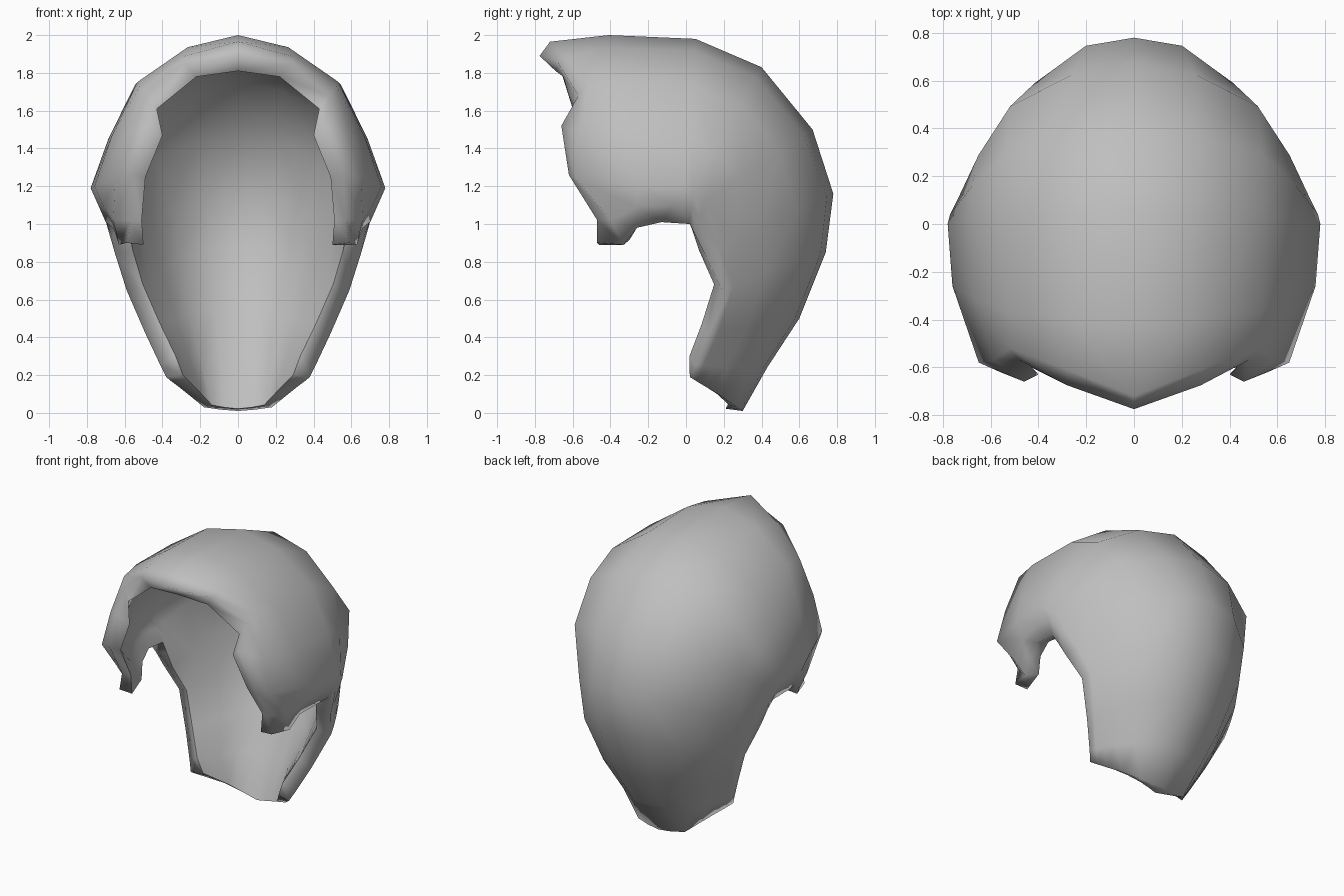
import bpy, bmesh
from mathutils import Vector

if "Cube" in bpy.data.objects:
    bpy.data.objects.remove(bpy.data.objects["Cube"])

# Front edge and the row just behind it: midline to lower tab
front_rows = [
    [(0, -.775, 1.89), (.28, -.675, 1.85), (.48, -.57, 1.68), (.46, -.66, 1.52),
     (.56, -.62, 1.26), (.57, -.47, 1.02), (.59, -.47, .90)],
    [(0, -.72, 1.965), (.28, -.61, 1.89), (.52, -.52, 1.73), (.59, -.57, 1.48),
     (.65, -.58, 1.24), (.66, -.40, 1.02), (.63, -.33, .89)],
]
# Inner lip of the front edge
front_lip = [(0, -.69, 1.81), (.22, -.65, 1.78), (.43, -.60, 1.61), (.40, -.63, 1.47),
             (.49, -.60, 1.25), (.51, -.46, 1.02), (.50, -.46, .89)]
# Crown rows: midline (y, z), widest side point, tucked lower rim point
crown_rows = [
    ((-.41, 2.0), (.76, -.26, 1.20), (.66, -.26, .98)),
    ((.05, 1.98), (.78, 0, 1.19), (.70, -.13, 1.01)),
    ((.40, 1.83), (.77, .04, 1.17), (.69, .02, 1.0)),
    ((.67, 1.50), (.74, .10, 1.12), (.67, .05, .94)),
]
# Nape rows: midline (y, z), side rim point
nape_rows = [
    ((.78, 1.16), (.65, .10, .84)),
    ((.74, .85), (.59, .19, .65)),
    ((.60, .50), (.49, .12, .42)),
    ((.43, .24), (.41, .05, .25)),
]
# Bottom hem of the nape
hem = [(0, .30, .01), (.09, .29, .017), (.18, .27, .03), (.25, .19, .087),
       (.31, .11, .135), (.35, .06, .165), (.38, .02, .19)]

# Cross-sections: share of side width, share of midline depth
CROWN = [(0, 1), (.35, .92), (.70, .69), (.88, .33), (1, 0)]
NAPE = [(0, 1), (.31, .95), (.64, .72), (.82, .42), (.91, .23), (.96, .11), (1, 0)]


def arc(mid, side, shape):
    """Curved row from the midline to a side point."""
    return [(side[0] * s, side[1] + (mid[0] - side[1]) * c,
             side[2] + (mid[1] - side[2]) * c) for s, c in shape]


rows = list(front_rows)
for mid, side, rim in crown_rows:
    tuck = tuple(Vector(side).lerp(Vector(rim), .5))
    rows.append(arc(mid, side, CROWN) + [tuck, rim])
for mid, rim in nape_rows:
    rows.append(arc(mid, rim, NAPE))
rows.append(hem)

# Half of the hair shell, as a grid of quads
n = len(hem)
verts = [p for row in rows for p in row]
faces = [(i * n + j, i * n + j + 1, (i + 1) * n + j + 1, (i + 1) * n + j)
         for i in range(len(rows) - 1) for j in range(n - 1)]
mesh = bpy.data.meshes.new("hair_shell")
mesh.from_pydata(verts, [], faces)
hair = bpy.data.objects.new("hair_shell", mesh)
bpy.context.collection.objects.link(hair)

grey = bpy.data.materials.new("plain_grey")
grey.diffuse_color = (.52, .52, .52, 1)
grey.use_nodes = True
grey.node_tree.nodes["Principled BSDF"].inputs["Base Color"].default_value = grey.diffuse_color
mesh.materials.append(grey)

# Mirror to the other side, then thicken inward
mirror = hair.modifiers.new("mirror", 'MIRROR')
mirror.merge_threshold = .002
bpy.context.view_layer.objects.active = hair
hair.select_set(True)
bpy.ops.object.modifier_apply(modifier="mirror")
count = len(hair.data.vertices)
solid = hair.modifiers.new("thickness", 'SOLIDIFY')
solid.thickness = .1
solid.offset = -1
bpy.ops.object.modifier_apply(modifier="thickness")

# Inner lips of the front edge and of the hem
hem_lip = [(x * .77, y + .01 - .1 * (1 - x / .38), z + .012) for x, y, z in hem]
pairs = list(zip(front_rows[0] + hem, front_lip + hem_lip))
vs = hair.data.vertices
for k in range(count):
    p = vs[k].co
    for outer, lip in pairs:
        if (Vector((abs(p.x), p.y, p.z)) - Vector(outer)).length < .0005:
            vs[k + count].co = (lip[0] if p.x >= 0 else -lip[0], lip[1], lip[2])

# Smooth everywhere except along the inner lip
bpy.ops.object.shade_smooth()
bm = bmesh.new()
bm.from_mesh(hair.data)
for f in bm.faces:
    inner = [v.index >= count for v in f.verts]
    if any(inner) and not all(inner):
        for e in f.edges:
            if all(v.index >= count for v in e.verts):
                e.smooth = False
bm.to_mesh(hair.data)
bm.free()
